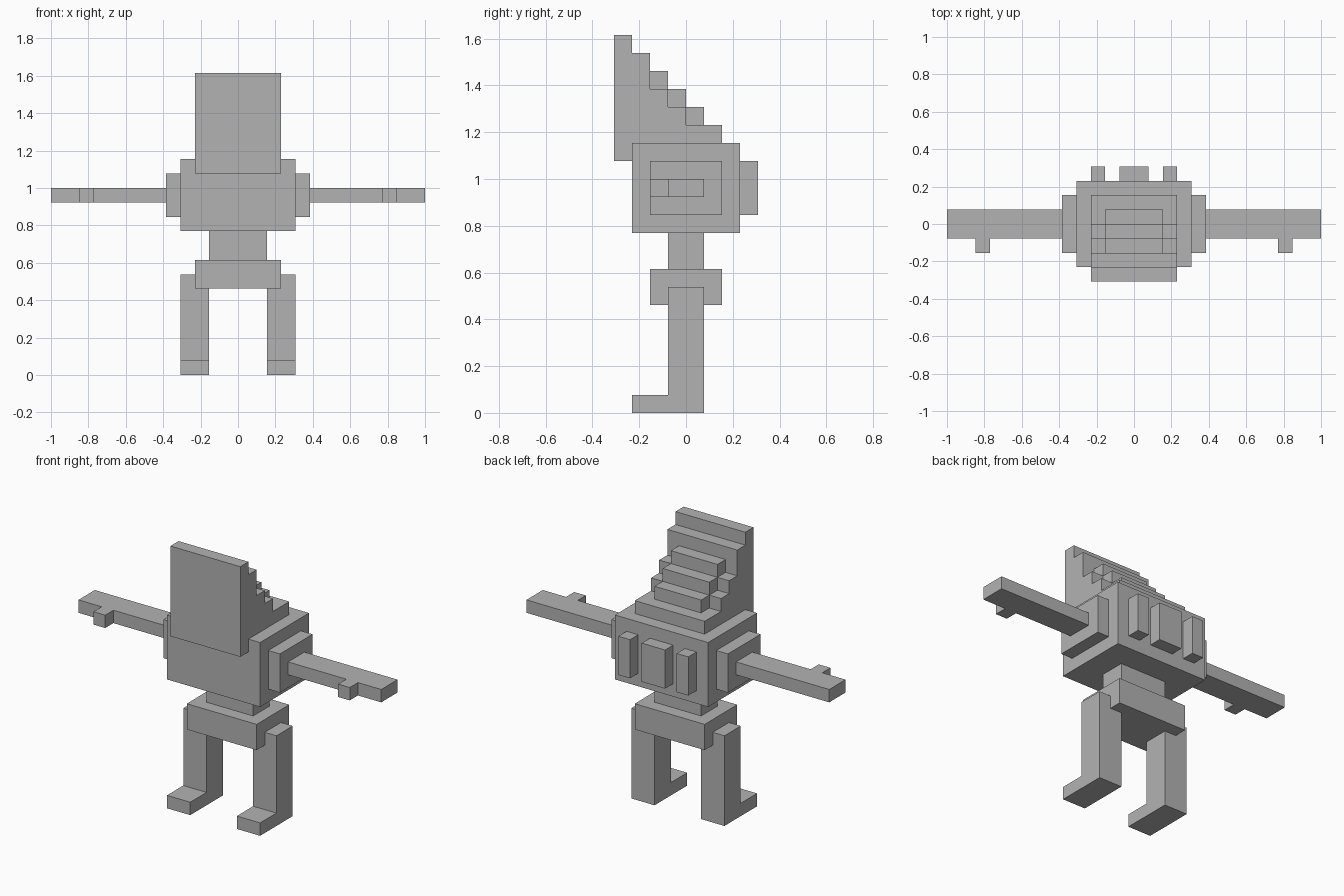
import bpy
import bmesh
from mathutils import Vector

cube = bpy.data.objects.get("Cube")
if cube:
    bpy.data.objects.remove(cube, do_unlink=True)

U = 1 / 13  # one block

grey = bpy.data.materials.new("plain grey")
grey.use_nodes = True
colour = (0.45, 0.45, 0.45, 1)
grey.diffuse_color = colour
grey.node_tree.nodes["Principled BSDF"].inputs["Base Color"].default_value = colour


def prism(name, profile, axis, lo, hi):
    """Extrude a block-grid profile along x, y or z (profile uses the other two axes)."""
    bm = bmesh.new()
    i = "xyz".index(axis)

    def point(p, depth):
        c = list(p)
        c.insert(i, depth)
        return Vector(c) * U

    face = bm.faces.new([bm.verts.new(point(p, lo)) for p in profile])
    out = bmesh.ops.extrude_face_region(bm, geom=[face])
    shift = Vector((0, 0, 0))
    shift[i] = (hi - lo) * U
    bmesh.ops.translate(bm, vec=shift, verts=[v for v in out["geom"] if isinstance(v, bmesh.types.BMVert)])
    bmesh.ops.recalc_face_normals(bm, faces=bm.faces)
    mesh = bpy.data.meshes.new(name)
    bm.to_mesh(mesh)
    bm.free()
    mesh.materials.append(grey)
    obj = bpy.data.objects.new(name, mesh)
    bpy.context.collection.objects.link(obj)


def box(name, x, y, z):
    prism(name, [(x[0], y[0]), (x[1], y[0]), (x[1], y[1]), (x[0], y[1])], "z", *z)


# Trunk
box("pelvis", (-3, 3), (-2, 2), (6, 8))
box("waist", (-2, 2), (-1, 1), (8, 10))
box("torso", (-4, 4), (-3, 3), (10, 15))
box("middle_back_fin", (-1, 1), (3, 4), (11, 14))

# Stepped head: a wide shell and a narrow raised core
shell = [(-4, 14), (-3, 14), (-3, 15), (2, 15), (2, 16), (0, 16), (0, 17),
         (-1, 17), (-1, 18), (-2, 18), (-2, 20), (-3, 20), (-3, 21), (-4, 21)]
prism("head_shell", shell, "x", -3, 3)
core = [(-2.5, 15.5), (1, 15.5), (1, 17), (0, 17), (0, 18), (-1, 18), (-1, 19), (-2.5, 19)]
prism("head_core", core, "x", -2, 2)

# Paired parts
leg = [(-3, 0), (1, 0), (1, 7), (-1, 7), (-1, 1), (-3, 1)]
arm = [(5, -1), (10, -1), (10, -2), (11, -2), (11, -1), (13, -1), (13, 1), (5, 1)]
for side, s in (("left", 1), ("right", -1)):
    prism(side + "_leg_and_foot", leg, "x", 2 * s, 4 * s)
    box(side + "_shoulder", (4 * s, 5 * s), (-2, 2), (11, 14))
    prism(side + "_arm_and_thumb", [(x * s, y) for x, y in arm], "z", 12, 13)
    box(side + "_back_fin", (2 * s, 3 * s), (3, 4), (11, 14))
